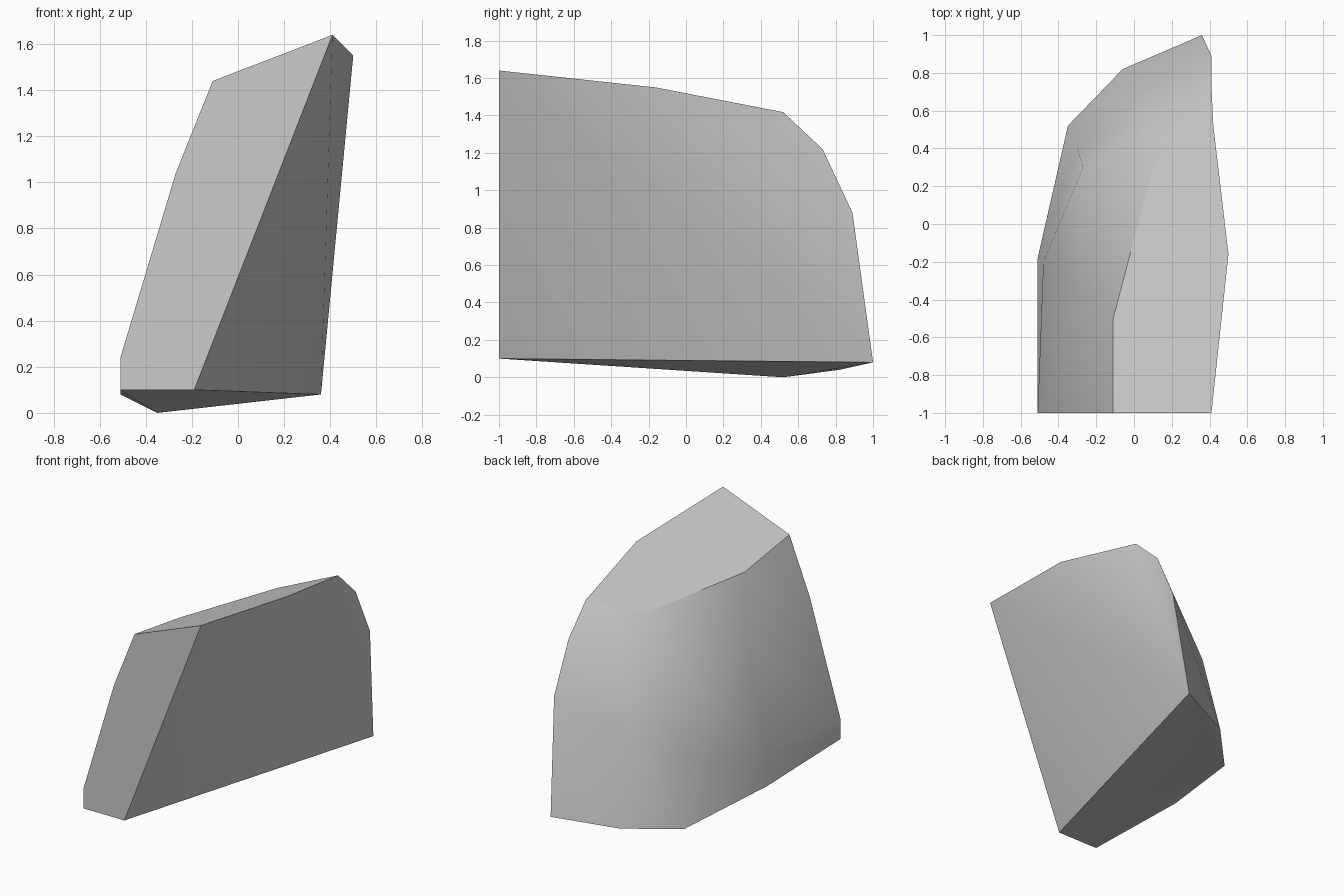
import bpy
import bmesh
from mathutils import Vector

# Remove the default cube
old = bpy.data.objects.get("Cube")
if old:
    bpy.data.objects.remove(old, do_unlink=True)


def make_material(name, colour):
    mat = bpy.data.materials.new(name)
    mat.use_nodes = True
    mat.diffuse_color = colour
    for node in mat.node_tree.nodes:
        if node.type == "BSDF_PRINCIPLED":
            node.inputs["Base Color"].default_value = colour
            node.inputs["Roughness"].default_value = 1
    return mat


def top_point(x, y):
    """Point on the sloping plane that cuts off the top of the rock."""
    return (x, y, 1.64 + .385 * (x - .41) - .149 * (y + 1))


# Upright columns of the weathered side, from the front edge round to the back
columns = [
    [(-.51, -1, .1), (-.51, -1, .24), (-.27, -1, 1.04), top_point(-.11, -1)],
    [(-.51, -.18, .08), (-.48, -.2, .3), (-.27, -.3, 1), top_point(-.11, -.5)],
    [(-.35, .52, 0), (-.3, .4, .45), (-.27, .3, .95), top_point(.1, .3)],
    [(-.06, .82, .04), (-.04, .66, .64), (.13, .56, 1.1), top_point(.26, .41)],
    [(.36, 1, .08), (.41, .89, .88), (.41, .73, 1.22), top_point(.42, .52)],
]
# Remaining corners of the broken flat side
front_foot = (-.19, -1, .1)
front_peak = top_point(.41, -1)
side_peak = top_point(.5, -.16)

bm = bmesh.new()
grid = [[bm.verts.new(Vector(p)) for p in column] for column in columns]
foot, peak, shoulder = [bm.verts.new(p) for p in (front_foot, front_peak, side_peak)]
region = bm.faces.layers.int.new("region")


def add_face(verts, group):
    face = bm.faces.new(verts)
    face.smooth = True
    face[region] = group


# Weathered side
for left, right in zip(grid, grid[1:]):
    for low in range(len(left) - 1):
        add_face([left[low], right[low], right[low + 1], left[low + 1]], 0)

# Flat top and flat front
add_face([column[-1] for column in grid] + [shoulder, peak], 1)
add_face(grid[0] + [peak, foot], 2)

# Broken side, fanned from the back foot
back = grid[-1]
rim = [foot, peak, shoulder] + back[:0:-1]
for a, b in zip(rim, rim[1:]):
    add_face([back[0], a, b], 3)

# Underside, fanned from the lowest corner
lowest = grid[2][0]
ring = [back[0], foot, grid[0][0], grid[1][0]]
for a, b in zip(ring, ring[1:]):
    add_face([lowest, a, b], 4)
add_face([lowest, grid[3][0], back[0]], 4)

# Crisp edges only where two regions meet
bmesh.ops.recalc_face_normals(bm, faces=bm.faces[:])
for edge in bm.edges:
    groups = {face[region] for face in edge.link_faces}
    edge.smooth = len(groups) == 1
bm.faces.layers.int.remove(region)

mesh = bpy.data.meshes.new("rock")
bm.to_mesh(mesh)
bm.free()
mesh.materials.append(make_material("stone grey", (.6, .6, .6, 1)))
rock = bpy.data.objects.new("rock", mesh)
bpy.context.collection.objects.link(rock)
